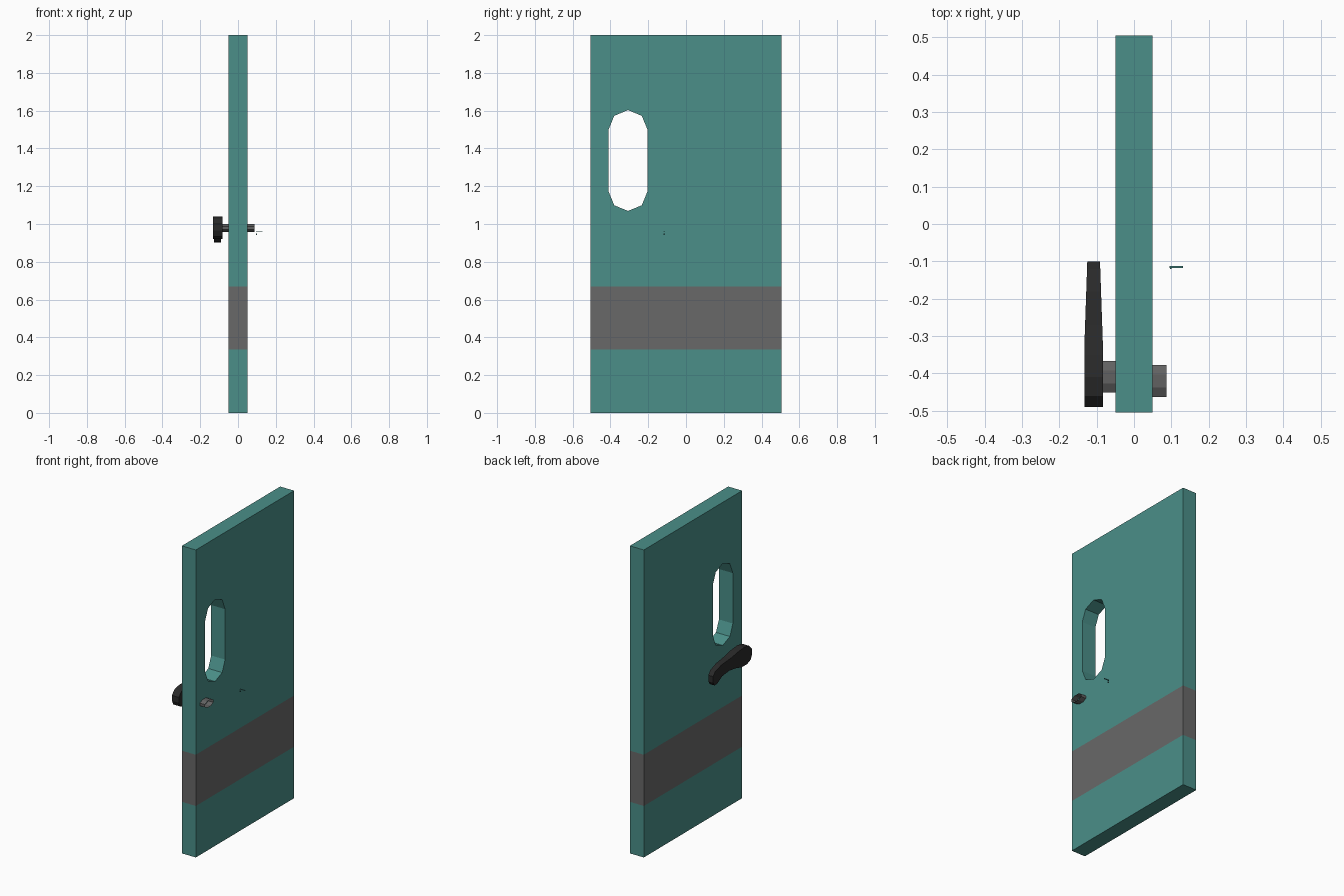
import bpy
import bmesh
from math import cos, sin, pi
from mathutils import Vector

if "Cube" in bpy.data.objects:
    bpy.data.objects.remove(bpy.data.objects["Cube"], do_unlink=True)


def material(name, color):
    m = bpy.data.materials.new(name)
    m.use_nodes = True
    rgba = (*color, 1)
    m.diffuse_color = rgba
    m.node_tree.nodes["Principled BSDF"].inputs["Base Color"].default_value = rgba
    return m


TEAL = material("teal paint", (0.069, 0.275, 0.25))
GREY = material("grey stripe", (0.14, 0.14, 0.14))
STEEL = material("dark steel", (0.12, 0.12, 0.12))
BLACK = material("black handle", (0.023, 0.023, 0.023))


def prism(profile, x0, x1, capped=True):
    """Extrude a (y, z) outline along x."""
    bm = bmesh.new()
    a, b = [[bm.verts.new((x, y, z)) for y, z in profile] for x in (x0, x1)]
    n = len(profile)
    for i in range(n):
        j = (i + 1) % n
        bm.faces.new((a[i], a[j], b[j], b[i]))
    if capped:
        bm.faces.new(a)
        bm.faces.new(b)
    bmesh.ops.recalc_face_normals(bm, faces=bm.faces)
    return bm


def cut(bm, point, normal):
    geom = bm.verts[:] + bm.edges[:] + bm.faces[:]
    bmesh.ops.bisect_plane(bm, geom=geom, plane_co=Vector(point), plane_no=Vector(normal))


def finish(bm, name, *mats):
    mesh = bpy.data.meshes.new(name)
    bm.to_mesh(mesh)
    bm.free()
    obj = bpy.data.objects.new(name, mesh)
    for m in mats:
        mesh.materials.append(m)
    bpy.context.collection.objects.link(obj)
    return obj


def box(name, lo, hi, mat):
    outline = [(lo[1], lo[2]), (hi[1], lo[2]), (hi[1], hi[2]), (lo[1], hi[2])]
    return finish(prism(outline, lo[0], hi[0]), name, mat)


# Door slab with a grey band
W, T = 0.505, 0.05
LOW, HIGH = 0.335, 0.668
bm = prism([(-W, 0), (W, 0), (W, 2), (-W, 2)], -T, T)
for z in (LOW, HIGH):
    cut(bm, (0, 0, z), (0, 0, 1))
for f in bm.faces:
    f.material_index = int(LOW < f.calc_center_median().z < HIGH)
door = finish(bm, "door_panel", TEAL, GREY)

# Rounded window opening: two half circles joined by straight sides
R = 0.103
outline = [(-0.307 + R * cos(i * pi / 4), 1.5 + R * sin(i * pi / 4)) for i in range(5)]
outline += [(-0.307 + R * cos(i * pi / 4), 1.172 + R * sin(i * pi / 4)) for i in range(4, 9)]
cutter = finish(prism(outline, -0.2, 0.2), "window_cutter", TEAL)
cutter.hide_render = True
mod = door.modifiers.new("window", 'BOOLEAN')
mod.operation = 'DIFFERENCE'
mod.solver = 'EXACT'
mod.object = cutter
bpy.context.view_layer.objects.active = door
bpy.ops.object.modifier_apply(modifier=mod.name)
bpy.data.objects.remove(cutter, do_unlink=True)

# Lever handle: rounded hub flowing into a drooping, thinner tip
lever = [(-0.49, 0.965), (-0.49, 1.0), (-0.46, 1.03), (-0.41, 1.04), (-0.35, 1.035),
         (-0.27, 1.02), (-0.18, 1.01), (-0.12, 0.99), (-0.1, 0.965), (-0.1, 0.925),
         (-0.115, 0.902), (-0.14, 0.905), (-0.19, 0.935), (-0.26, 0.945),
         (-0.33, 0.935), (-0.38, 0.92), (-0.44, 0.92), (-0.475, 0.935)]
MID = -0.108
bm = prism(lever, MID - 0.025, MID + 0.025)
cut(bm, (0, -0.33, 0), (0, 1, 0))
for v in bm.verts:
    taper = max(0, (v.co.y + 0.33) / 0.23)
    v.co.x = MID + (v.co.x - MID) * (1 - 0.32 * taper)
finish(bm, "lever_handle", BLACK)


# Flattened octagonal spindle stubs, the far one an open sleeve
def oval(yc):
    return [(yc + 0.046 * cos((i + 0.5) * pi / 4), 0.979 + 0.023 * sin((i + 0.5) * pi / 4))
            for i in range(8)]


finish(prism(oval(-0.409), -0.084, -0.048), "handle_spindle", STEEL)
finish(prism(oval(-0.42), 0.048, 0.087, capped=False), "spindle_sleeve", STEEL)

# Small latch slivers beside the sleeve
box("latch_bar", (0.095, -0.118, 0.957), (0.131, -0.112, 0.961), TEAL)
box("latch_pin", (0.096, -0.12, 0.942), (0.1, -0.112, 0.95), TEAL)
